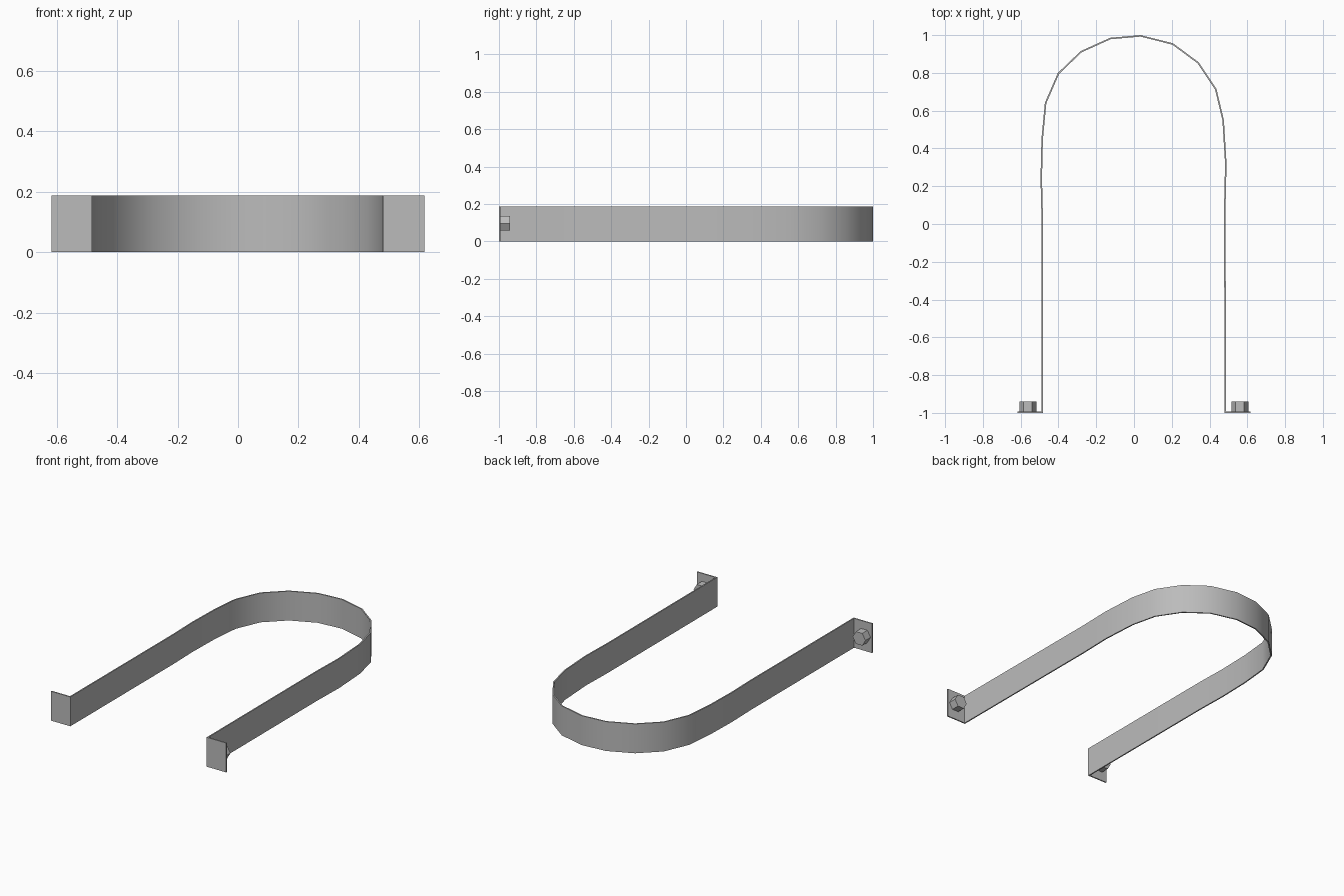
import bpy, bmesh, math
from mathutils import Vector, Matrix

cube = bpy.data.objects.get("Cube")
if cube:
    bpy.data.objects.remove(cube)

HEIGHT = 0.187
THICK = 0.008

steel = bpy.data.materials.new("grey_steel")
steel.use_nodes = True
steel.diffuse_color = (0.5, 0.5, 0.5, 1)
steel.node_tree.nodes["Principled BSDF"].inputs["Base Color"].default_value = (0.5, 0.5, 0.5, 1)


def add_object(name, bm):
    bmesh.ops.recalc_face_normals(bm, faces=bm.faces)
    mesh = bpy.data.meshes.new(name)
    bm.to_mesh(mesh)
    bm.free()
    mesh.materials.append(steel)
    obj = bpy.data.objects.new(name, mesh)
    bpy.context.collection.objects.link(obj)
    return obj


def offset_path(points, dist):
    """Shift a polyline sideways with mitred corners."""
    result = []
    for i, p in enumerate(points):
        before = (p - points[i - 1]).normalized() if i else None
        after = (points[i + 1] - p).normalized() if i + 1 < len(points) else None
        a, b = before or after, after or before
        na, nb = Vector((-a.y, a.x)), Vector((-b.y, b.x))
        result.append(p + (na + nb) * dist / (1 + na.dot(nb)))
    return result


# Bent flat strap with its two end flanges
half = THICK / 2
path = [Vector(p) for p in (
    (-0.617, -1 + half), (-0.486, -1 + half), (-0.486, 0.04), (-0.491, 0.24),
    (-0.486, 0.45), (-0.468, 0.64), (-0.4, 0.797), (-0.28, 0.912),
    (-0.125, 0.982), (0.035, 0.996), (0.205, 0.953), (0.34, 0.853),
    (0.433, 0.713), (0.472, 0.55), (0.486, 0.32), (0.481, 0.1),
    (0.483, -1 + half), (0.617, -1 + half))]
bm = bmesh.new()
sides = [offset_path(path, d) for d in (-half, half)]
rings = []
for a, b in zip(*sides):
    rings.append([bm.verts.new((p.x, p.y, z))
                  for p, z in ((a, 0), (b, 0), (b, HEIGHT), (a, HEIGHT))])
for r, s in zip(rings, rings[1:]):
    for k in range(4):
        bm.faces.new((r[k], r[k - 1], s[k - 1], s[k]))
bm.faces.new(rings[0])
bm.faces.new(rings[-1])
strap = add_object("strap", bm)
bpy.context.view_layer.objects.active = strap
strap.select_set(True)
bpy.ops.object.shade_smooth_by_angle(angle=math.radians(35))

# Hexagonal bolt heads behind the flanges
for name, x in (("left_bolt", 0.56), ("right_bolt", -0.562)):
    bm = bmesh.new()
    place = Matrix.Translation((x, -0.967, 0.097)) @ Matrix.Rotation(math.pi / 2, 4, "X") \
        @ Matrix.Rotation(math.pi / 6, 4, "Z")
    bmesh.ops.create_cone(bm, cap_ends=True, segments=6, radius1=0.045,
                          radius2=0.045, depth=0.054, matrix=place)
    add_object(name, bm)
